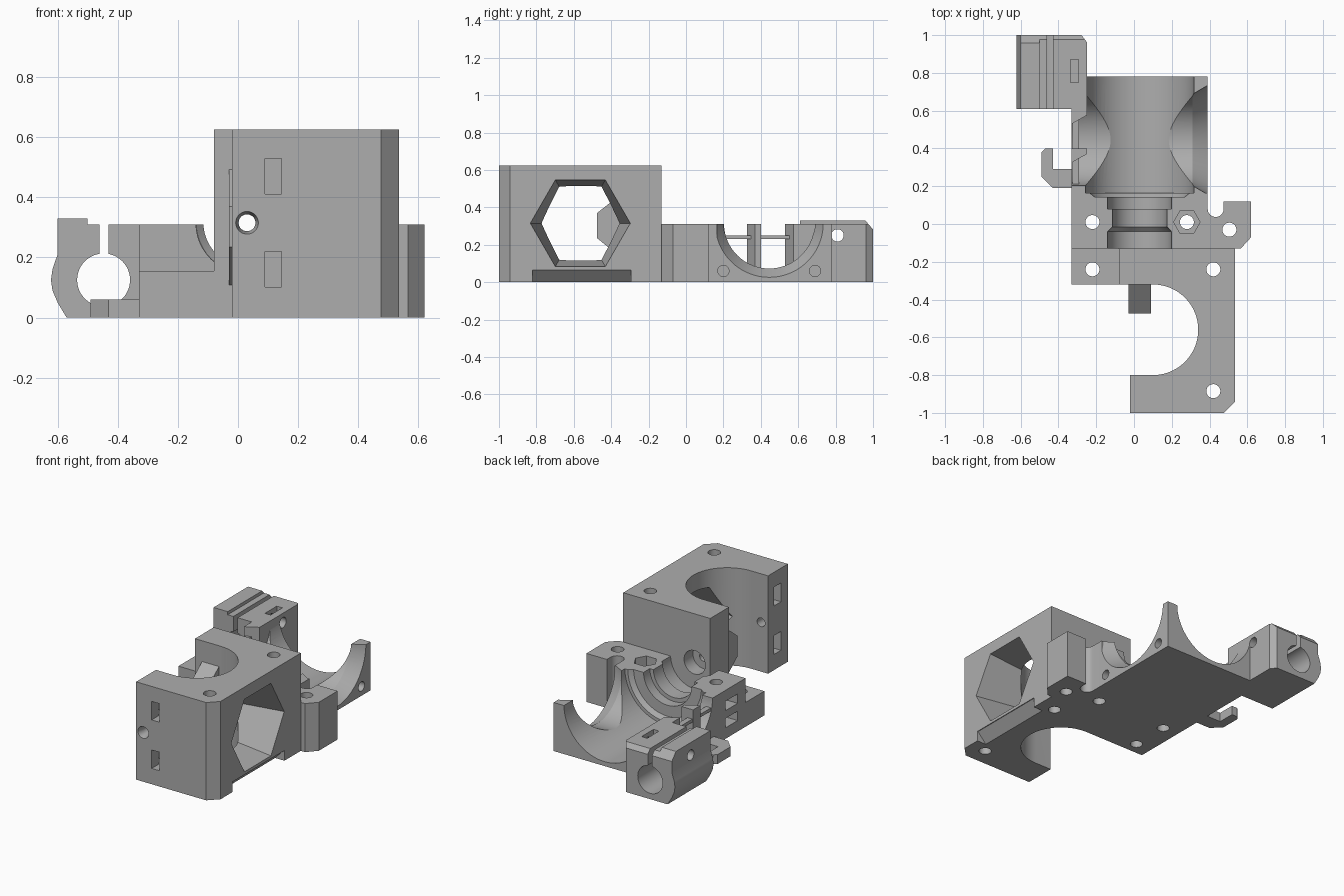
import bpy, bmesh, math
from mathutils import Vector

if "Cube" in bpy.data.objects:
    bpy.data.objects.remove(bpy.data.objects["Cube"], do_unlink=True)

grey = bpy.data.materials.new("grey plastic")
grey.use_nodes = True
grey.diffuse_color = (0.42, 0.42, 0.42, 1)
grey.node_tree.nodes["Principled BSDF"].inputs["Base Color"].default_value = (0.42, 0.42, 0.42, 1)


def place(axis, u, v, w):
    """Map profile coordinates u, v and depth w to the model's axes."""
    return {"x": (w, u, v), "y": (u, w, v), "z": (u, v, w)}[axis]


def loft(name, axis, first, last, a, b):
    """Solid between two matching outlines at depths a and b."""
    bm = bmesh.new()
    low = [bm.verts.new(place(axis, u, v, a)) for u, v in first]
    high = [bm.verts.new(place(axis, u, v, b)) for u, v in last]
    bm.faces.new(low)
    bm.faces.new(high)
    for i in range(len(low)):
        j = (i + 1) % len(low)
        bm.faces.new((low[i], low[j], high[j], high[i]))
    bmesh.ops.recalc_face_normals(bm, faces=bm.faces)
    mesh = bpy.data.meshes.new(name)
    bm.to_mesh(mesh)
    bm.free()
    mesh.materials.append(grey)
    ob = bpy.data.objects.new(name, mesh)
    bpy.context.collection.objects.link(ob)
    return ob


def prism(name, axis, pts, a, b):
    return loft(name, axis, pts, pts, a, b)


def box(name, x0, x1, y0, y1, z0, z1):
    return prism(name, "z", [(x0, y0), (x1, y0), (x1, y1), (x0, y1)], z0, z1)


def arc(cu, cv, r, start, end, n):
    angles = [math.radians(start + (end - start) * i / n) for i in range(n + 1)]
    return [(cu + r * math.cos(t), cv + r * math.sin(t)) for t in angles]


def rod(axis, cu, cv, r, a, b, r2=None, n=48):
    ring = lambda q: arc(cu, cv, q, 0, 360, n)[:-1]
    return loft("cutter", axis, ring(r), ring(r2 or r), a, b)


def cut(ob, *cutters):
    for c in cutters:
        c.hide_render = True
        m = ob.modifiers.new("cut", "BOOLEAN")
        m.operation, m.solver, m.object = "DIFFERENCE", "EXACT", c
    graph = bpy.context.evaluated_depsgraph_get()
    graph.update()
    mesh = bpy.data.meshes.new_from_object(ob.evaluated_get(graph))
    ob.modifiers.clear()
    ob.data = mesh
    for c in cutters:
        bpy.data.objects.remove(c, do_unlink=True)


def slot(*b):
    return box("cutter", *b)


AX, AZ = 0.03, 0.315          # main bore axis along y
parts = []

# Tall C-shaped motor housing with round opening and hexagonal window
outline = [(-0.02, -1), (0.475, -1), (0.535, -0.94), (0.535, -0.13), (-0.08, -0.13), (-0.08, -0.32)]
outline += arc(0.1, -0.56, 0.24, 90, -90, 40) + [(-0.02, -0.8)]
housing = prism("motor_housing", "z", outline, 0, 0.625)
cutters = [rod("x", -0.565, 0.315, 0.205, 0.2, 0.56, 0.272, 6),
           prism("cutter", "y", [(0.46, -0.01), (0.55, -0.01), (0.55, 0.065), (0.53, 0.065)], -0.82, -0.295),
           rod("y", AX, AZ, 0.028, -1.1, 0),
           rod("y", AX, AZ, 0.04, -1.01, -0.96, 0.028),
           rod("y", AX, AZ, 0.075, -0.22, -0.1)]
for y in (-0.24, -0.885):
    cutters.append(rod("z", 0.42, y, 0.037, -0.1, 0.7))
for z in (0.1, 0.41):
    cutters.append(slot(-0.05, 0.145, -0.93, -0.86, z, z + 0.12))
    cutters.append(slot(0.09, 0.145, -1.05, -0.87, z + 0.001, z + 0.119))
cut(housing, *cutters)
parts.append(housing)

# Tapered guide nose inside the motor opening
nose = prism("guide_nose", "x", [(-0.31, 0.1), (-0.475, 0.235), (-0.475, 0.37), (-0.31, 0.5)], -0.03, 0.09)
cut(nose, rod("y", AX, AZ, 0.028, -0.6, 0))
parts.append(nose)

# Low mounting ledge beside the housing
ledge = box("mounting_ledge", -0.33, -0.08, -0.32, -0.13, 0, 0.155)
cut(ledge, rod("z", -0.22, -0.24, 0.037, -0.1, 0.4))
parts.append(ledge)

# Middle block with screw ear and stepped channel
outline = [(-0.33, -0.13), (0.565, -0.13), (0.62, -0.07), (0.62, 0.12), (0.475, 0.12)]
outline += arc(0.4325, 0.08, 0.0425, 0, -180, 16) + [(0.39, 0.165), (-0.33, 0.165)]
middle = prism("middle_block", "z", outline, 0, 0.31)
cutters = [rod("y", AX, AZ, r, a, b, r2) for r, a, b, r2 in (
    (0.17, -0.14, -0.04, 0.17), (0.17, -0.041, -0.015, 0.145), (0.145, -0.016, 0.081, 0.145),
    (0.17, 0.08, 0.145, 0.17), (0.24, 0.144, 0.18, 0.285))]
for x, y in ((-0.22, 0.01), (0.28, 0.01), (0.505, -0.03)):
    cutters.append(rod("z", x, y, 0.037, -0.1, 0.4))
cutters.append(rod("z", 0.28, 0.01, 0.07, 0.2, 0.4, n=6))
for z in (0.07, 0.18):
    cutters.append(slot(-0.4, -0.18, -0.05, 0.07, z, z + 0.06))
cut(middle, *cutters)
parts.append(middle)

# Gear cradle hollowed by two crossing cylinders
cradle = prism("gear_cradle", "z", [(-0.33, 0.165), (0.39, 0.165), (0.39, 0.78), (-0.25, 0.78),
                                    (-0.25, 0.61), (-0.33, 0.61)], 0, 0.31)
cut(cradle, rod("y", AX, AZ, 0.287, 0.1, 0.9, n=72),
    rod("x", 0.445, AZ, 0.242, -0.5, 0.5, n=72),
    rod("x", 0.445, AZ, 0.242, 0.31, 0.4, 0.295, n=72),
    rod("x", 0.2, 0.06, 0.03, 0.25, 0.5), rod("x", 0.69, 0.06, 0.03, 0.25, 0.5))
parts.append(cradle)

# Side posts and thin bars next to the cradle
for i, (y, end) in enumerate(((0.325, 0.4), (0.53, 0.615))):
    parts.append(prism("side_post_%d" % (i + 1), "z", [(-0.33, y), (-0.25, y + 0.045), (-0.25, end), (-0.33, end)], 0.03, 0.31))
parts.append(box("side_bar", -0.325, -0.29, 0.16, 0.56, 0.23, 0.25))

# Cable hook
hook = [(-0.32, 0.19), (-0.43, 0.19), (-0.49, 0.25), (-0.49, 0.38), (-0.47, 0.4),
        (-0.43, 0.4), (-0.43, 0.29), (-0.32, 0.29)]
parts.append(prism("cable_hook", "z", hook, 0, 0.06))

# Split rod clamp
profile = [(-0.57, 0), (-0.6, 0.05), (-0.617, 0.09), (-0.622, 0.125), (-0.617, 0.16), (-0.6, 0.21),
           (-0.6, 0.33), (-0.5, 0.33), (-0.5, 0.31), (-0.25, 0.31), (-0.25, 0)]
clamp = prism("rod_clamp", "y", profile, 0.61, 1)
cut(clamp, rod("y", -0.447, 0.125, 0.088, 0.5, 1.1),
    slot(-0.46, -0.43, 0.5, 1.1, 0.15, 0.4),
    prism("cutter", "z", [(-0.285, 1.01), (-0.24, 0.95), (-0.24, 1.01)], -0.1, 0.4),
    prism("cutter", "x", [(0.95, 0.34), (1.01, 0.27), (1.01, 0.34)], -0.7, -0.2),
    rod("x", 0.81, 0.25, 0.033, -0.7, -0.2),
    slot(-0.335, -0.295, 0.75, 0.87, 0.2, 0.4))
parts.append(clamp)

# Smooth curved surfaces, keep edges sharp
bpy.ops.object.select_all(action="DESELECT")
for ob in parts:
    ob.select_set(True)
bpy.context.view_layer.objects.active = parts[0]
bpy.ops.object.shade_smooth_by_angle(angle=math.radians(20))
